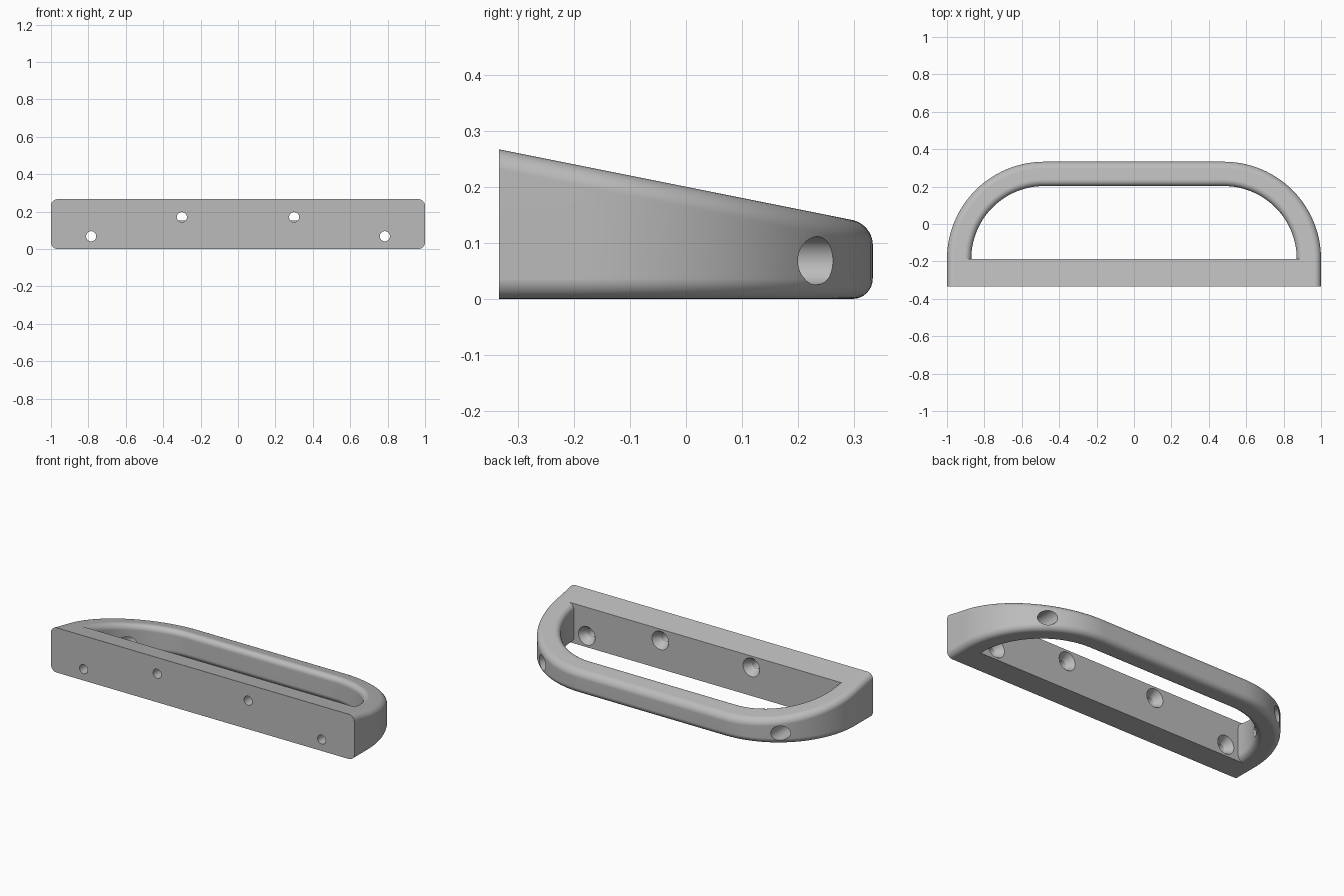
import bpy, bmesh, math
from mathutils import Matrix, Vector

cube = bpy.data.objects.get("Cube")
if cube:
    bpy.data.objects.remove(cube, do_unlink=True)

FRONT, PLATE_BACK = -0.333, -0.187
WIDTH, FILLET = 0.13, 0.036
CENTRE_X, MID_R = 0.48, 0.455

grey = bpy.data.materials.new("Grey")
grey.use_nodes = True
grey.diffuse_color = (0.5, 0.5, 0.5, 1)
grey.node_tree.nodes["Principled BSDF"].inputs["Base Color"].default_value = (0.5, 0.5, 0.5, 1)


def top(y):
    """Height of the sloping upper surface."""
    return 0.2 - 0.2 * y


def make_object(name, bm):
    bmesh.ops.recalc_face_normals(bm, faces=bm.faces)
    mesh = bpy.data.meshes.new(name)
    bm.to_mesh(mesh)
    bm.free()
    mesh.materials.append(grey)
    obj = bpy.data.objects.new(name, mesh)
    bpy.context.collection.objects.link(obj)
    return obj


def loft(bm, rings):
    """Skin closed rings of points and cap both ends."""
    rings = [[bm.verts.new(p) for p in ring] for ring in rings]
    for a, b in zip(rings, rings[1:]):
        for i in range(len(a)):
            j = (i + 1) % len(a)
            bm.faces.new((a[i], a[j], b[j], b[i]))
    bm.faces.new(rings[0])
    bm.faces.new(rings[-1])


# Centre line of the grip: leg, quarter turn, straight bar, quarter turn, leg
half = []
steps = 28
for i in range(steps + 1):
    a = math.pi / 2 * i / steps
    n = Vector((math.cos(a), math.sin(a), 0))
    half.append((Vector((CENTRE_X, PLATE_BACK, 0)) + n * MID_R, n))
half.insert(0, (Vector((CENTRE_X + MID_R, FRONT, 0)), Vector((1, 0, 0))))
mirror = Matrix.Diagonal((-1, 1, 1))
path = half + [(mirror @ p, mirror @ n) for p, n in reversed(half)]

# Rounded section: (side offset, inset from bottom or top, is top)
section = []
seg = 8
for corner in range(4):
    side = 1 if corner in (0, 3) else -1
    for i in range(seg + 1):
        a = math.pi / 2 * (corner + i / seg)
        s = side * (WIDTH / 2 - FILLET) + FILLET * math.cos(a)
        section.append((s, FILLET * (1 - abs(math.sin(a))), corner < 2))

bm = bmesh.new()
rings = []
for p, n in path:
    ring = []
    for s, inset, upper in section:
        q = p + n * s
        q.z = top(q.y) - inset if upper else inset
        ring.append(q)
    rings.append(ring)
loft(bm, rings)
handle = make_object("handle", bm)

# Mounting plate between the two legs
bm = bmesh.new()
loft(bm, [[(x, FRONT, 0), (x, PLATE_BACK, 0), (x, PLATE_BACK, top(PLATE_BACK)),
           (x, FRONT, top(FRONT))] for x in (-CENTRE_X - MID_R, CENTRE_X + MID_R)])
plate = make_object("mounting_plate", bm)


def round_cutter(name, x, z, profile):
    """Turned cutter along y from (y, radius) pairs."""
    bm = bmesh.new()
    count = 40
    loft(bm, [[(x + r * math.cos(math.tau * k / count), y, z + r * math.sin(math.tau * k / count))
               for k in range(count)] for y, r in profile])
    return make_object(name, bm)


# Countersunk screw holes, and driver access holes through the grip
screw = [(-0.4, 0.027), (-0.232, 0.027), (PLATE_BACK, 0.055), (-0.16, 0.055)]
access = [(-0.1, 0.043), (0.4, 0.043)]
cutters = []
for side in (-1, 1):
    cutters.append(round_cutter("outer_screw_cutter", side * 0.785, 0.068, screw))
    cutters.append(round_cutter("inner_screw_cutter", side * 0.3, 0.17, screw))
    cutters.append(round_cutter("access_cutter", side * 0.785, 0.068, access))

bpy.ops.object.select_all(action='DESELECT')
bpy.context.view_layer.objects.active = handle
handle.select_set(True)
for tool in [plate] + cutters:
    tool.hide_render = True
    mod = handle.modifiers.new("boolean", 'BOOLEAN')
    mod.operation = 'UNION' if tool is plate else 'DIFFERENCE'
    mod.solver = 'EXACT'
    mod.object = tool
    bpy.ops.object.modifier_apply(modifier=mod.name)
for tool in [plate] + cutters:
    bpy.data.objects.remove(tool, do_unlink=True)

# Smooth fillets with clean flat faces
bpy.ops.object.shade_smooth_by_angle(angle=math.radians(30))
normals = handle.modifiers.new("weighted_normals", 'WEIGHTED_NORMAL')
normals.keep_sharp = True
